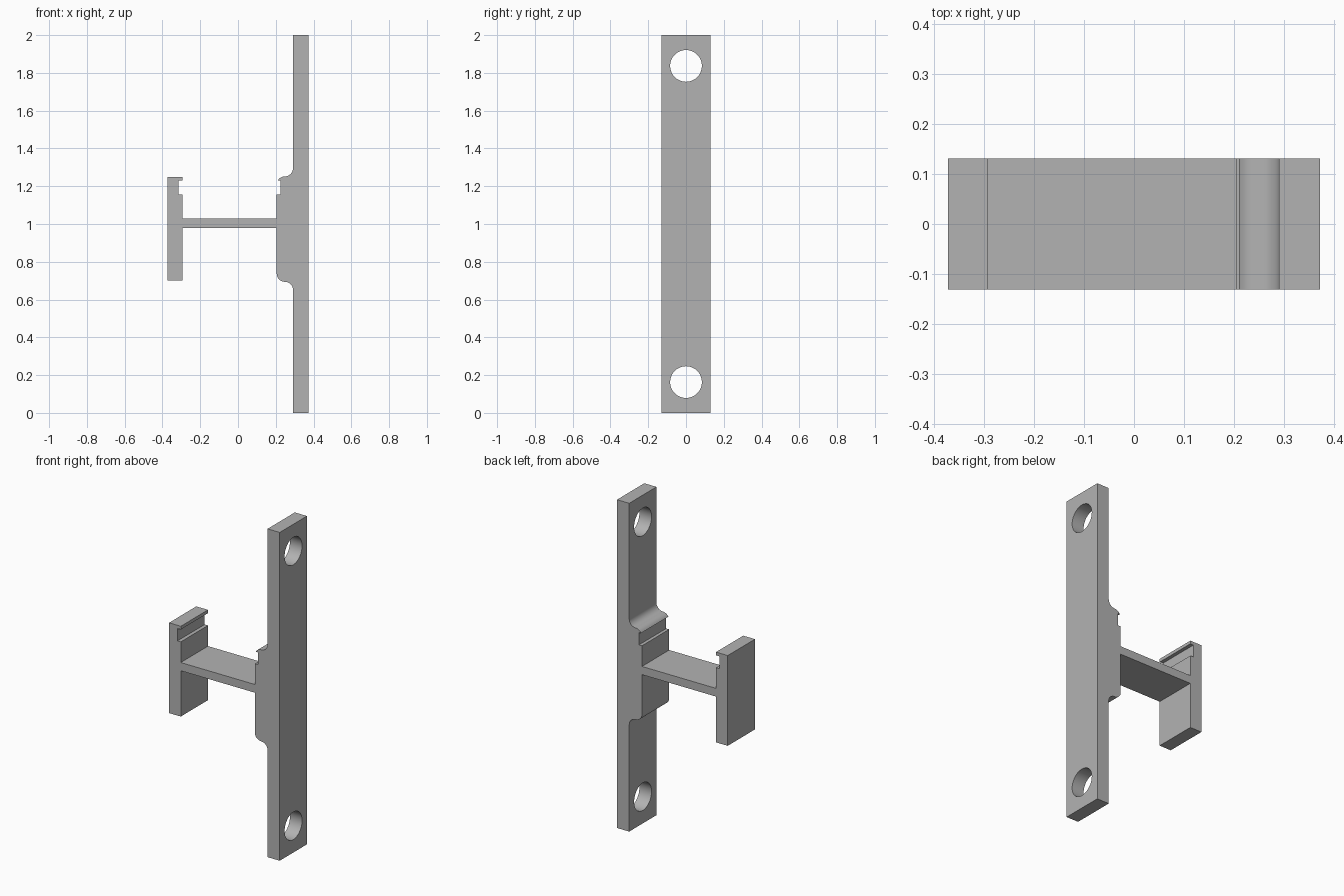
import bpy
import bmesh
from math import sin, cos, radians

if "Cube" in bpy.data.objects:
    bpy.data.objects.remove(bpy.data.objects["Cube"], do_unlink=True)

HALF_WIDTH = 0.131
OUT, WALL, PAD = 0.373, 0.291, 0.205     # strap back, strap front, pad face
FLANGE = -0.294                          # inner face of the clip flange
WEB_LOW, WEB_TOP = 0.979, 1.029
GROOVE_LOW, GROOVE_TOP = 1.155, 1.23
MID, R = 0.248, 0.043                    # blend arcs

grey = bpy.data.materials.new("light grey")
grey.use_nodes = True
colour = (0.45, 0.45, 0.45, 1)
grey.diffuse_color = colour
grey.node_tree.nodes["Principled BSDF"].inputs["Base Color"].default_value = colour


def arc(cx, cz, start, end, steps=10):
    """Points on a blend arc, angles in degrees."""
    angles = [radians(start + (end - start) * i / steps) for i in range(steps + 1)]
    return [(cx + R * cos(a), cz + R * sin(a)) for a in angles]


# Side profile of the whole bracket
profile = [(OUT, 0), (OUT, 2), (WALL, 2)]
profile += arc(MID, 1.295, 0, -90)                    # upper blend, hollow part
profile += arc(MID, 1.209, 90, 150)[1:]               # rounded hook lip
profile += [(0.225, GROOVE_TOP), (0.225, GROOVE_LOW), (PAD, GROOVE_LOW),
            (PAD, WEB_TOP), (FLANGE, WEB_TOP), (FLANGE, GROOVE_LOW),
            (-0.316, GROOVE_LOW), (-0.316, GROOVE_TOP), (FLANGE, GROOVE_TOP),
            (FLANGE, 1.25), (-OUT, 1.25), (-OUT, 0.7), (FLANGE, 0.7),
            (FLANGE, WEB_LOW), (PAD, WEB_LOW)]
profile += arc(MID, 0.737, 180, 270)                  # lower blend, rounded part
profile += arc(MID, 0.651, 90, 0)[1:]                 # lower blend, hollow part
profile += [(WALL, 0)]

# Extrude the profile across the width
bm = bmesh.new()
face = bm.faces.new([bm.verts.new((x, -HALF_WIDTH, z)) for x, z in profile])
extruded = bmesh.ops.extrude_face_region(bm, geom=[face])["geom"]
verts = [g for g in extruded if isinstance(g, bmesh.types.BMVert)]
bmesh.ops.translate(bm, verts=verts, vec=(0, 2 * HALF_WIDTH, 0))
bmesh.ops.recalc_face_normals(bm, faces=bm.faces)
mesh = bpy.data.meshes.new("clip_bracket")
bm.to_mesh(mesh)
bm.free()
mesh.materials.append(grey)
bracket = bpy.data.objects.new("clip_bracket", mesh)
bpy.context.collection.objects.link(bracket)

# Screw holes near both ends of the strap
for z in (0.163, 1.837):
    bpy.ops.mesh.primitive_cylinder_add(vertices=48, radius=0.084, depth=0.3,
                                        location=(0.332, 0, z),
                                        rotation=(0, radians(90), 0))
    cutter = bpy.context.object
    cutter.name = "hole_cutter"
    cutter.hide_render = True
    cutter.data.materials.append(grey)
    cut = bracket.modifiers.new("screw_hole", "BOOLEAN")
    cut.operation = "DIFFERENCE"
    cut.solver = "EXACT"
    cut.object = cutter
    bpy.ops.object.select_all(action="DESELECT")
    bracket.select_set(True)
    bpy.context.view_layer.objects.active = bracket
    bpy.ops.object.modifier_apply(modifier=cut.name)
    bpy.data.objects.remove(cutter, do_unlink=True)

bpy.ops.object.shade_smooth_by_angle(angle=radians(30))
